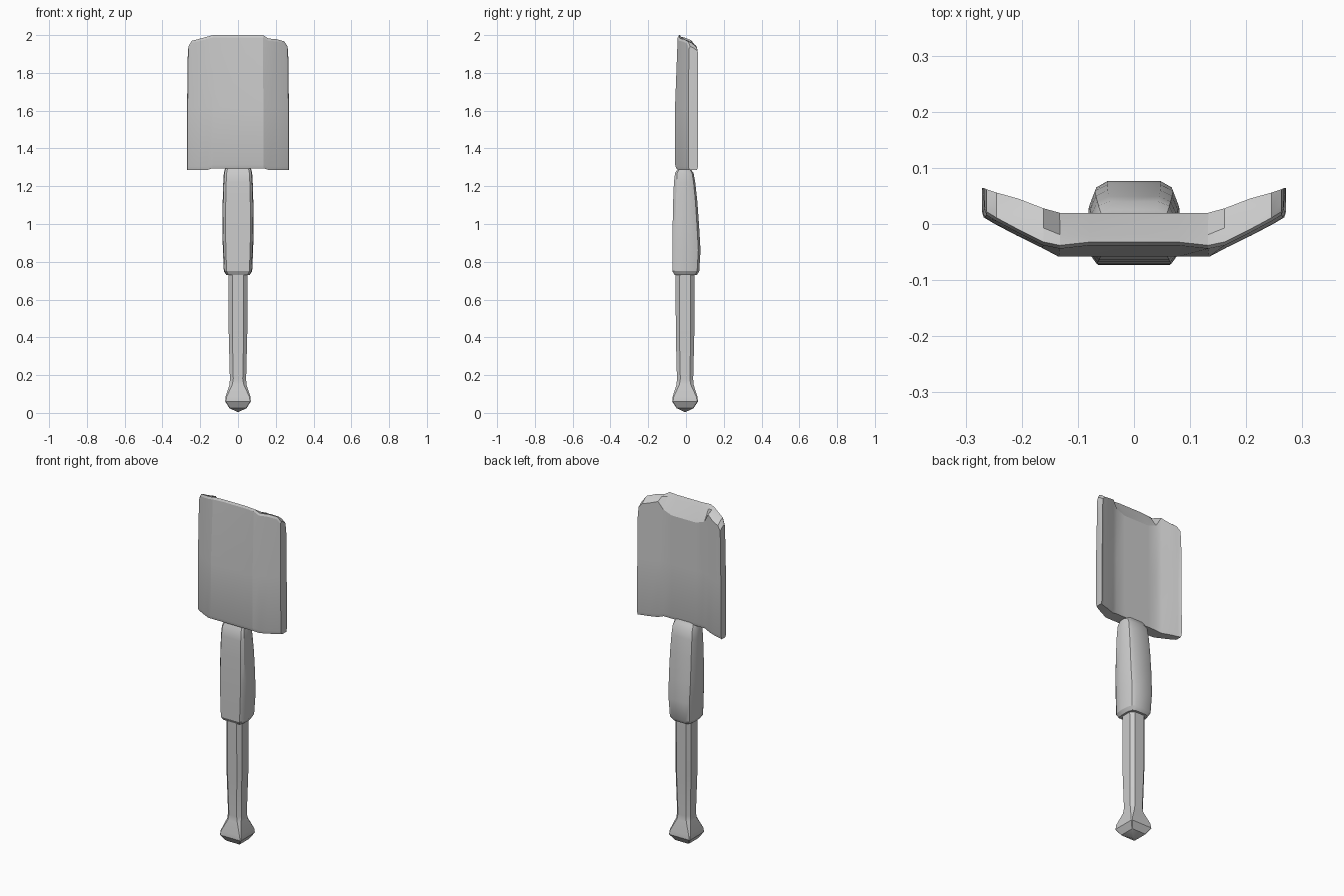
import bpy, bmesh, math

old = bpy.data.objects.get("Cube")
if old:
    bpy.data.objects.remove(old, do_unlink=True)

steel = bpy.data.materials.new("plain grey")
steel.use_nodes = True
GREY = (0.6, 0.6, 0.6, 1)
steel.diffuse_color = GREY
steel.node_tree.nodes["Principled BSDF"].inputs["Base Color"].default_value = GREY


def loft(name, rings, angle):
    """Skin a list of equal-length point rings and cap both ends."""
    bm = bmesh.new()
    loops = [[bm.verts.new(p) for p in ring] for ring in rings]
    n = len(loops[0])
    for a, b in zip(loops, loops[1:]):
        for i in range(n):
            j = (i + 1) % n
            bm.faces.new((a[i], a[j], b[j], b[i]))
    bm.faces.new(loops[0])
    bm.faces.new(loops[-1])
    bmesh.ops.remove_doubles(bm, verts=bm.verts, dist=0.0005)
    bmesh.ops.recalc_face_normals(bm, faces=bm.faces)
    mesh = bpy.data.meshes.new(name)
    bm.to_mesh(mesh)
    bm.free()
    mesh.materials.append(steel)
    obj = bpy.data.objects.new(name, mesh)
    bpy.context.collection.objects.link(obj)
    bpy.ops.object.select_all(action='DESELECT')
    obj.select_set(True)
    bpy.context.view_layer.objects.active = obj
    bpy.ops.object.shade_smooth_by_angle(angle=math.radians(angle))
    return obj


def octagon(half, flat, z):
    """Chamfered square ring; flat is the half length of each side."""
    pts = [(half, -flat), (half, flat), (flat, half), (-flat, half),
           (-half, flat), (-half, -flat), (-flat, -half), (flat, -half)]
    return [(x, y - 0.005, z) for x, y in pts]


# Handle with a square pommel that ends in a blunt point
loft("handle", [octagon(*s) for s in (
    (0.004, 0.003, 0.005), (0.045, 0.042, 0.025), (0.068, 0.064, 0.06),
    (0.066, 0.06, 0.085), (0.045, 0.03, 0.15), (0.043, 0.025, 0.18),
    (0.049, 0.03, 0.42), (0.05, 0.03, 0.78))], 25)


def socket_ring(z, half, front, back):
    """Flat front with tight corners, rounder back."""
    depth = back - front
    side = [(0.8 * half, front), (0.95 * half, front + 0.12 * depth),
            (half, front + 0.4 * depth), (0.97 * half, front + 0.72 * depth),
            (0.84 * half, front + 0.92 * depth), (0.58 * half, back)]
    return [(x, y, z) for x, y in side] + [(-x, y, z) for x, y in reversed(side)]


# Socket that swells at the back and joins the blade
loft("socket", [socket_ring(*s) for s in (
    (0.73, 0.062, -0.06, 0.058), (0.75, 0.075, -0.072, 0.07),
    (0.86, 0.08, -0.072, 0.077), (0.98, 0.083, -0.071, 0.07),
    (1.12, 0.081, -0.068, 0.06), (1.22, 0.078, -0.064, 0.049),
    (1.27, 0.075, -0.058, 0.04), (1.29, 0.07, -0.045, 0.025),
    (1.31, 0.065, -0.04, 0.015))], 30)


def blade_column(x, front, back, top, chamfer):
    """One vertical slice of the blade, narrowing slightly upward."""
    bottom = 1.285 + 0.01 * (abs(x) < 0.15)
    lean = 0.02 * max(0, (0.15 - abs(x)) / 0.15) ** 0.3 + 0.004
    mid = 0.5 * (front + back)
    edge = front + lean
    prof = [(front + 0.006, bottom), (front, bottom + 0.02), (front, 1.62),
            (edge, top - 0.012), (edge + 0.006, top),
            (max(edge + 0.015, mid), top - 0.25 * chamfer), (back, top - chamfer),
            (back, 1.62), (back, bottom + 0.02), (back - 0.006, bottom)]
    return [(x * (1 - 0.045 * max(0, z - 1.5)), y, z) for y, z in prof]


# Dished blade with a worn, uneven top edge
loft("blade", [blade_column(*c) for c in (
    (-0.271, 0.022, 0.064, 1.88, 0.02), (-0.268, 0.012, 0.062, 1.94, 0.025),
    (-0.25, 0.001, 0.056, 1.97, 0.03), (-0.21, -0.02, 0.045, 1.98, 0.03),
    (-0.165, -0.042, 0.028, 1.992, 0.02), (-0.135, -0.058, 0.02, 2.0, 0.08),
    (-0.08, -0.058, 0.02, 2.0, 0.1), (0.08, -0.058, 0.02, 2.0, 0.1),
    (0.135, -0.058, 0.02, 2.0, 0.08), (0.165, -0.042, 0.028, 1.982, 0.02),
    (0.21, -0.02, 0.045, 1.978, 0.03), (0.25, 0.001, 0.056, 1.967, 0.03),
    (0.268, 0.012, 0.062, 1.94, 0.025), (0.271, 0.022, 0.064, 1.88, 0.02))], 22)
